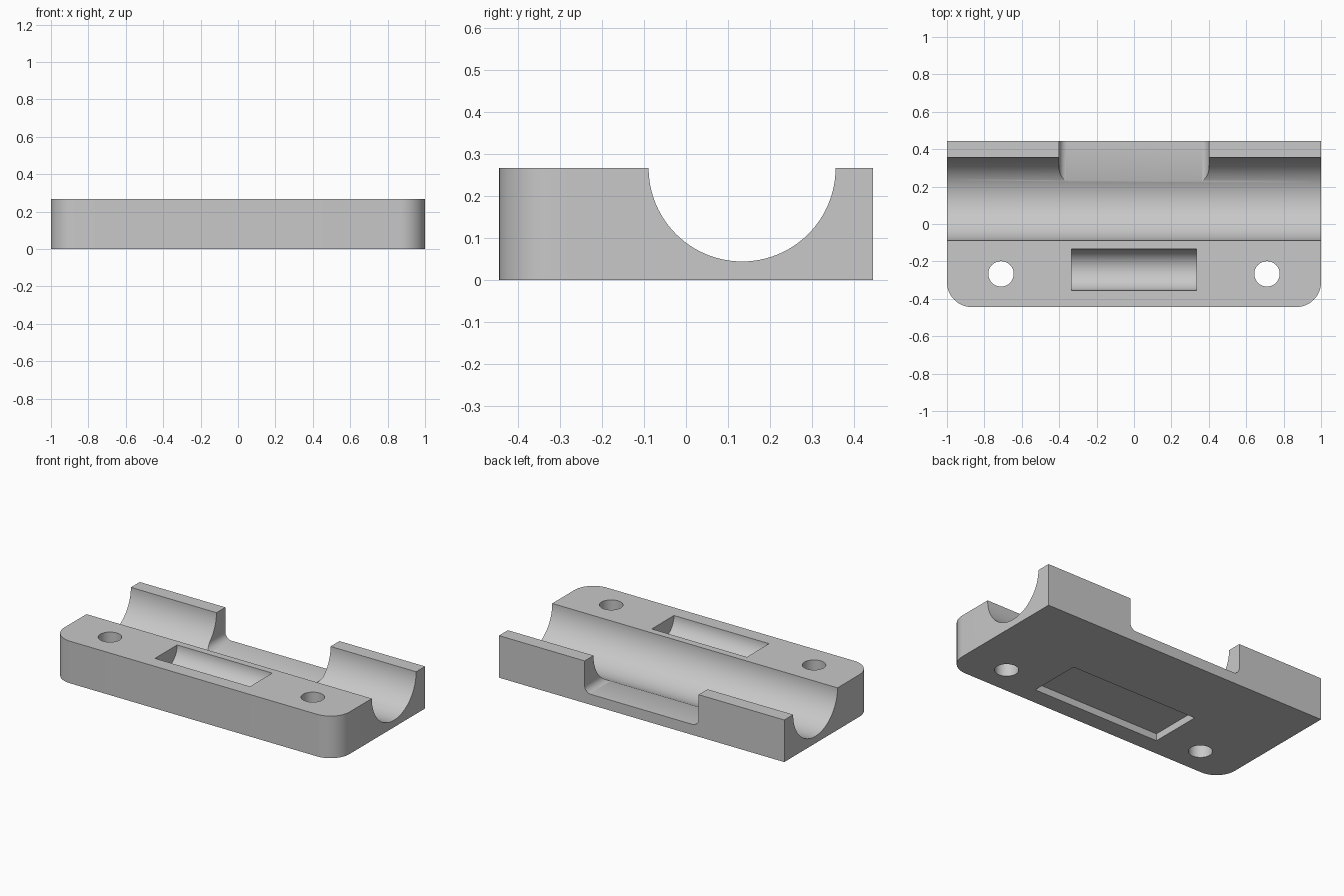
import bpy, bmesh, math
from mathutils import Matrix, Vector

cube = bpy.data.objects.get("Cube")
if cube:
    bpy.data.objects.remove(cube, do_unlink=True)

U = 2 / 90                       # one design unit: the block is 90 x 40 x 12
W, D, H = 90 * U, 40 * U, 12 * U

grey = bpy.data.materials.new("plain_grey")
grey.use_nodes = True
grey.diffuse_color = (0.58, 0.58, 0.58, 1)
grey.node_tree.nodes["Principled BSDF"].inputs["Base Color"].default_value = grey.diffuse_color


def prism(name, outline, vector, place):
    """Extrude a closed 2D outline; place maps (u, v) to a 3D point."""
    bm = bmesh.new()
    face = bm.faces.new([bm.verts.new(place(u, v)) for u, v in outline])
    moved = bmesh.ops.extrude_face_region(bm, geom=[face])["geom"]
    verts = [g for g in moved if isinstance(g, bmesh.types.BMVert)]
    bmesh.ops.translate(bm, verts=verts, vec=Vector(vector))
    bmesh.ops.recalc_face_normals(bm, faces=bm.faces)
    return finish(name, bm)


def finish(name, bm):
    mesh = bpy.data.meshes.new(name)
    bm.to_mesh(mesh)
    bm.free()
    mesh.materials.append(grey)
    obj = bpy.data.objects.new(name, mesh)
    bpy.context.collection.objects.link(obj)
    return obj


def cylinder(name, radius, length, centre, along_x=False, sides=64):
    bm = bmesh.new()
    turn = Matrix.Rotation(math.pi / 2, 4, 'Y') if along_x else Matrix()
    bmesh.ops.create_cone(bm, cap_ends=True, segments=sides, radius1=radius, radius2=radius,
                          depth=length, matrix=Matrix.Translation(centre) @ turn)
    return finish(name, bm)


def arc(cu, cv, r, start, steps=12):
    """Quarter arc, counter-clockwise from the start angle in degrees."""
    angles = [math.radians(start + 90 * i / steps) for i in range(steps + 1)]
    return [(cu + r * math.cos(a), cv + r * math.sin(a)) for a in angles]


# Block with rounded front corners
r = 6 * U
outline = (arc(-W / 2 + r, -D / 2 + r, r, 180) + arc(W / 2 - r, -D / 2 + r, r, 270)
           + [(W / 2, D / 2), (-W / 2, D / 2)])
block = prism("clamp_block", outline, (0, 0, H), lambda u, v: (u, v, 0))

# Pipe groove along the whole length, and the short half-round pocket
cutters = [
    cylinder("groove_cutter", 10 * U, W * 1.2, (0, 6 * U, H), True, 96),
    cylinder("pocket_cutter", 5 * U, 30 * U, (0, -11 * U, H), True),
]

# Screw holes
for side in (-1, 1):
    cutters.append(cylinder("hole_cutter", 3.05 * U, H * 2, (side * 32 * U, -12 * U, H / 2)))

# Back notch with filleted floor corners
n, floor, f = 18 * U, 3 * U, 2 * U
notch = (arc(-n + f, floor + f, f, 180) + arc(n - f, floor + f, f, 270)
         + [(n, H * 1.5), (-n, H * 1.5)])
cutters.append(prism("notch_cutter", notch, (0, 20 * U, 0), lambda u, v: (u, 7 * U, v)))

# Shallow rectangular recess underneath
x = 20 * U
recess = [(-x, -15 * U), (x, -15 * U), (x, 0), (-x, 0)]
cutters.append(prism("recess_cutter", recess, (0, 0, 4 * U), lambda u, v: (u, v, -2 * U)))

# Cut everything out of the block
bpy.context.view_layer.objects.active = block
for cutter in cutters:
    mod = block.modifiers.new(cutter.name, 'BOOLEAN')
    mod.operation = 'DIFFERENCE'
    mod.solver = 'EXACT'
    mod.object = cutter
    bpy.ops.object.modifier_apply(modifier=mod.name)
    bpy.data.objects.remove(cutter, do_unlink=True)

# Smooth curved walls, crisp edges
bpy.ops.object.select_all(action='DESELECT')
block.select_set(True)
bpy.context.view_layer.objects.active = block
bpy.ops.object.shade_smooth_by_angle(angle=math.radians(30))
